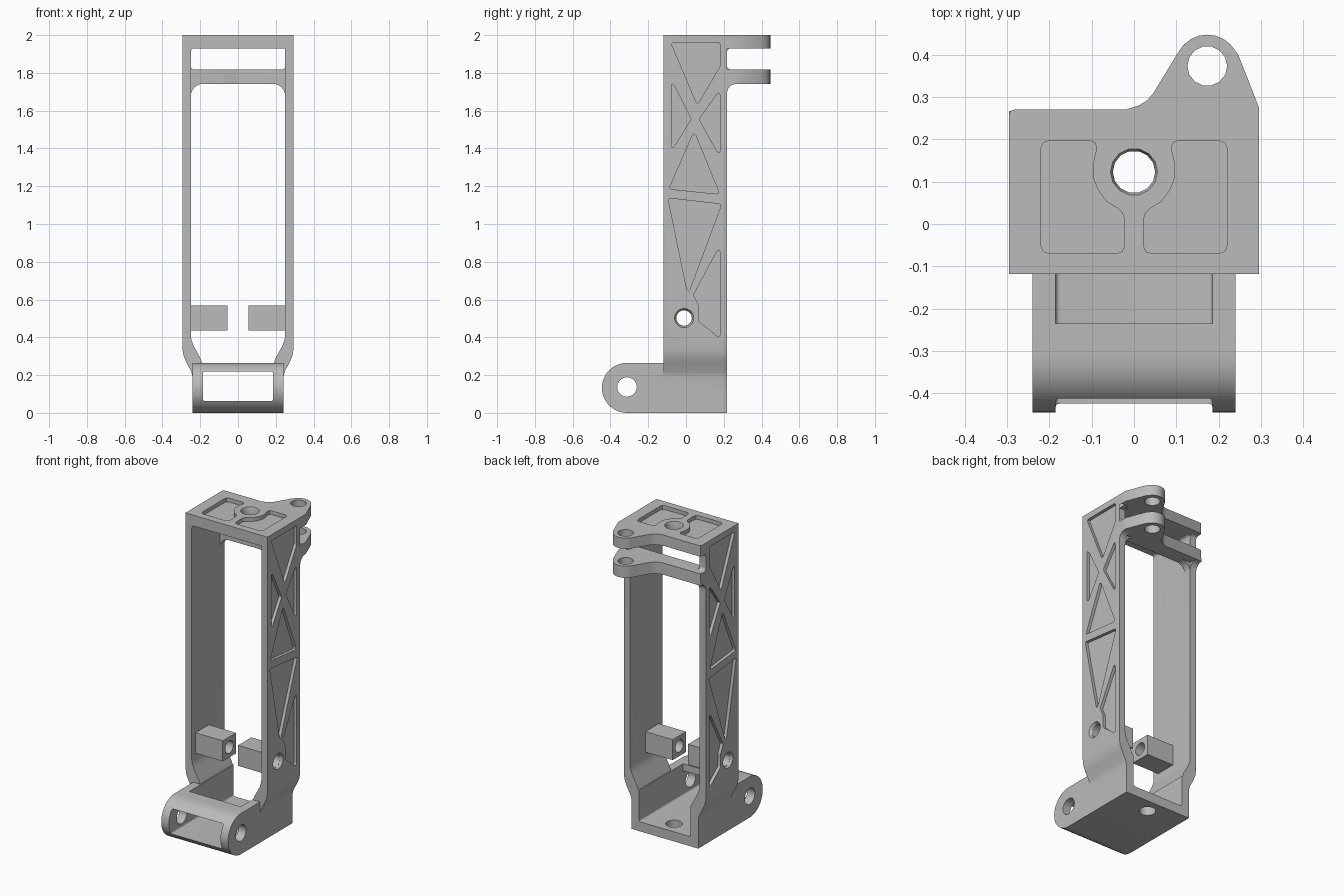
import bpy, bmesh, math
from mathutils import Vector

if "Cube" in bpy.data.objects:
    bpy.data.objects.remove(bpy.data.objects["Cube"])

grey = bpy.data.materials.new("light_grey")
grey.diffuse_color = (0.5, 0.5, 0.5, 1)
grey.use_nodes = True
grey.node_tree.nodes["Principled BSDF"].inputs["Base Color"].default_value = grey.diffuse_color


def prism(name, pts, axis, a, b, end_pts=None):
    """Extrude a 2D outline along an axis, optionally to a second outline."""
    place = {'x': lambda p, t: (t, p[0], p[1]),
             'y': lambda p, t: (p[0], t, p[1]),
             'z': lambda p, t: (p[0], p[1], t)}[axis]
    bm = bmesh.new()
    lo = [bm.verts.new(place(p, a)) for p in pts]
    hi = [bm.verts.new(place(p, b)) for p in (end_pts or pts)]
    bm.faces.new(lo)
    bm.faces.new(hi)
    n = len(pts)
    for i in range(n):
        j = (i + 1) % n
        bm.faces.new((lo[i], lo[j], hi[j], hi[i]))
    bmesh.ops.recalc_face_normals(bm, faces=bm.faces)
    me = bpy.data.meshes.new(name)
    bm.to_mesh(me)
    bm.free()
    me.materials.append(grey)
    ob = bpy.data.objects.new(name, me)
    bpy.context.collection.objects.link(ob)
    return ob


def box(name, x0, x1, y0, y1, z0, z1):
    return prism(name, [(x0, y0), (x1, y0), (x1, y1), (x0, y1)], 'z', z0, z1)


def circle(u, v, r, n=20):
    return [(u + r * math.cos(2 * math.pi * i / n), v + r * math.sin(2 * math.pi * i / n))
            for i in range(n)]


def rounded(pts, r, steps=4):
    """Round every corner of an outline."""
    out = []
    for i, p in enumerate(pts):
        p, q, s = Vector(p), Vector(pts[i - 1]), Vector(pts[(i + 1) % len(pts)])
        d1, d2 = q - p, s - p
        t = r / math.tan(d1.angle(d2) / 2)
        a = p + d1.normalized() * min(t, d1.length * 0.45)
        b = p + d2.normalized() * min(t, d2.length * 0.45)
        for k in range(steps + 1):
            f = k / steps
            out.append(a * (1 - f) ** 2 + p * 2 * f * (1 - f) + b * f * f)
    return out


def fillet(u, v, du, dv, r, n=6, back=0.02):
    """Concave corner filler at (u, v), opening toward (du, dv)."""
    arc = [(u + du * r * (1 - math.cos(k * math.pi / 2 / n)),
            v + dv * r * (1 - math.sin(k * math.pi / 2 / n))) for k in range(n + 1)]
    return arc + [(u + du * r, v - dv * back), (u - du * back, v - dv * back), (u - du * back, v + dv * r)]


def mirror_x(pts):
    return [(-u, v) for u, v in pts]


def combine(target, other, op):
    m = target.modifiers.new(op, 'BOOLEAN')
    m.operation, m.solver, m.object = op, 'EXACT', other
    bpy.context.view_layer.objects.active = target
    bpy.ops.object.modifier_apply(modifier=m.name)
    bpy.data.objects.remove(other)


Y0, Y1, W, IN = -0.118, 0.217, 0.295, 0.25

# base: rounded hinge block, hollow through the front and open toward the back
arc = [(-0.3125 - 0.1325 * math.sin(math.pi * k / 20), 0.1325 - 0.1325 * math.cos(math.pi * k / 20))
       for k in range(21)]
frame = prism("frame", arc + [(Y1, 0.265), (Y1, 0)], 'x', -0.24, 0.24)
window = rounded([(-0.185, 0.062), (0.185, 0.062), (0.185, 0.22), (-0.185, 0.22)], 0.012)
combine(frame, prism("hollow", window, 'y', -0.6, 0.4), 'DIFFERENCE')
combine(frame, box("opening", -0.185, 0.185, -0.235, 0.4, 0.1, 0.4), 'DIFFERENCE')

# side walls, tapering into the base
wall = [(0.185, 0.08), (0.24, 0.08), (0.24, 0.19), (0.248, 0.22), (0.275, 0.27), (0.289, 0.305),
        (W, 0.345), (W, 1.97), (IN, 1.97), (IN, 0.41), (0.246, 0.385), (0.235, 0.355),
        (0.202, 0.295), (0.19, 0.265), (0.185, 0.235)]
for pts in (wall, mirror_x(wall)):
    combine(frame, prism("side_wall", pts, 'y', Y0, Y1), 'UNION')

# top plate and rear cross bar, each with an offset rounded lug
lug = [(W, 0.275), (0.268, 0.345), (0.246, 0.4)]
lug += [(0.173 + 0.077 * math.cos(math.radians(a)), 0.37 + 0.077 * math.sin(math.radians(a)))
        for a in range(30, 151, 15)]
lug += [(0.045, 0.308), (0.03, 0.291), (0.01, 0.279), (-0.02, 0.27),
        (-0.283, 0.27), (-0.292, 0.267), (-W, 0.258)]
for name, front, z0, z1 in (("top_plate", Y0, 1.93, 2.0), ("cross_bar", 0.17, 1.742, 1.818)):
    combine(frame, prism(name, [(-W, front), (W, front)] + lug, 'z', z0, z1), 'UNION')

# fillets where the bar and plate meet the walls
for s in (-1, 1):
    x0, x1 = sorted((s * IN, s * W))
    combine(frame, prism("bar_fillet", fillet(s * IN, 1.742, -s, -1, 0.065), 'y', 0.17, Y1), 'UNION')
    for z, dv, r in ((1.742, -1, 0.05), (1.818, 1, 0.02), (1.93, -1, 0.02)):
        combine(frame, prism("rear_fillet", fillet(Y1, z, 1, dv, r), 'x', x0, x1), 'UNION')
    for z, dv, y in ((1.818, 1, 0.17), (1.93, -1, Y0)):
        combine(frame, prism("gap_fillet", fillet(s * IN, z, -s, dv, 0.018), 'y', y, Y1), 'UNION')

# inward square bosses
for s in (-1, 1):
    x0, x1 = sorted((s * 0.055, s * 0.27))
    combine(frame, box("boss", x0, x1, -0.078, 0.058, 0.435, 0.568), 'UNION')

# truss pockets on both side walls
pockets = [
    [(-0.08, 1.96), (0.06, 1.63), (0.18, 1.835), (0.18, 1.96)],
    [(-0.078, 1.765), (0.027, 1.555), (-0.078, 1.385)],
    [(0.18, 1.71), (0.07, 1.555), (0.18, 1.355)],
    [(0.043, 1.49), (0.178, 1.158), (-0.09, 1.185)],
    [(-0.095, 1.137), (0.188, 1.105), (0.01, 0.625)],
    [(0.18, 0.885), (0.04, 0.625), (0.066, 0.57), (0.068, 0.485), (0.18, 0.395)],
]
for s in (-1, 1):
    x0, x1 = sorted((s * 0.275, s * 0.35))
    for p in pockets:
        combine(frame, prism("truss_pocket", rounded(p, 0.012), 'x', x0, x1), 'DIFFERENCE')
    # boss bore with countersink
    combine(frame, prism("countersink", circle(-0.01, 0.502, 0.042), 'x', s * 0.28, s * 0.30,
                         circle(-0.01, 0.502, 0.054)), 'DIFFERENCE')
combine(frame, prism("boss_bore", circle(-0.01, 0.502, 0.041), 'x', -0.5, 0.5), 'DIFFERENCE')
combine(frame, prism("hinge_bore", circle(-0.3125, 0.137, 0.052), 'x', -0.5, 0.5), 'DIFFERENCE')

# pockets in the top plate, curving around the centre hole
top_pocket = [(0.088, 0.18), (0.092, 0.192), (0.105, 0.197), (0.2, 0.197), (0.215, 0.191),
              (0.22, 0.178), (0.22, -0.05), (0.215, -0.064), (0.2, -0.07), (0.042, -0.07),
              (0.028, -0.065), (0.022, -0.05), (0.022, 0.01), (0.028, 0.027), (0.04, 0.038),
              (0.064, 0.052), (0.085, 0.08), (0.097, 0.11), (0.097, 0.14)]
for pts in (top_pocket, mirror_x(top_pocket)):
    combine(frame, prism("top_pocket", pts, 'z', 1.975, 2.1), 'DIFFERENCE')

# vertical holes: centre hole through plate and floor, pivot hole through the lugs
combine(frame, prism("centre_hole", circle(0, 0.123, 0.05, 14), 'z', -0.1, 2.1), 'DIFFERENCE')
combine(frame, prism("centre_countersink", circle(0, 0.123, 0.05, 14), 'z', 1.985, 2.001,
                     circle(0, 0.123, 0.056, 14)), 'DIFFERENCE')
combine(frame, prism("pivot_hole", circle(0.173, 0.373, 0.047, 14), 'z', 1.5, 2.1), 'DIFFERENCE')

bpy.ops.object.select_all(action='DESELECT')
frame.select_set(True)
bpy.context.view_layer.objects.active = frame
bpy.ops.object.shade_smooth_by_angle(angle=math.radians(30))
